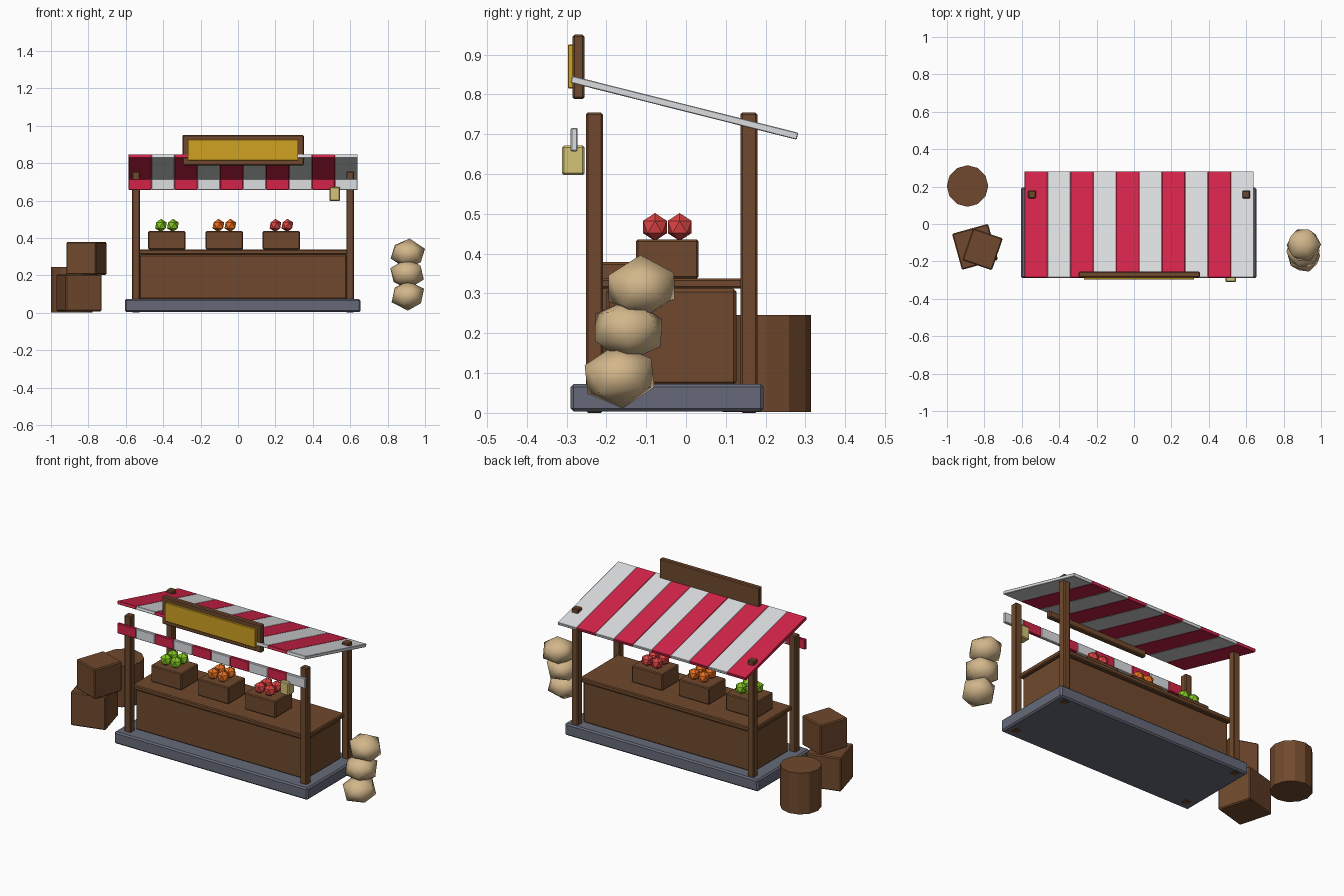
import bpy, math
from mathutils import Vector

if "Cube" in bpy.data.objects:
    bpy.data.objects.remove(bpy.data.objects["Cube"])


def lin(c):
    c /= 255
    return c / 12.92 if c <= 0.04045 else ((c + 0.055) / 1.055) ** 2.4


def mat(name, r, g, b):
    m = bpy.data.materials.new(name)
    m.diffuse_color = (lin(r), lin(g), lin(b), 1)
    m.use_nodes = True
    m.node_tree.nodes["Principled BSDF"].inputs["Base Color"].default_value = m.diffuse_color
    return m


WOOD = mat("wood", 112, 73, 45)
STONE = mat("slate", 102, 106, 121)
RED = mat("cloth_red", 212, 36, 74)
WHITE = mat("cloth_white", 220, 222, 224)
GOLD = mat("sign_gold", 208, 162, 34)
SACK = mat("burlap", 210, 182, 138)
GREEN = mat("fruit_green", 130, 200, 32)
ORANGE = mat("fruit_orange", 232, 112, 32)
APPLE = mat("fruit_red", 222, 68, 68)
LAMP = mat("lantern_glow", 212, 196, 118)


def finish(ob, name, m):
    ob.name = name
    ob.data.materials.append(m)
    return ob


def box(name, x, y, z, m, bevel=0.005, rot=(0, 0, 0)):
    """Box from (min, max) ranges, rotated about its centre."""
    lo, hi = Vector((x[0], y[0], z[0])), Vector((x[1], y[1], z[1]))
    bpy.ops.mesh.primitive_cube_add(size=1, location=(lo + hi) / 2)
    ob = bpy.context.object
    ob.scale = hi - lo
    bpy.ops.object.transform_apply(location=False, rotation=False, scale=True)
    ob.rotation_euler = rot
    if bevel:
        mod = ob.modifiers.new("edge", "BEVEL")
        mod.width, mod.segments = bevel, 1
    return finish(ob, name, m)


def ball(name, loc, scale, m, rot=(0, 0, 0)):
    bpy.ops.mesh.primitive_ico_sphere_add(subdivisions=1, radius=1, location=loc, rotation=rot)
    ob = bpy.context.object
    ob.scale = scale
    return finish(ob, name, m)


# Platform and corner posts
box("platform", (-0.605, 0.655), (-0.29, 0.195), (0.003, 0.073), STONE, 0.008)
for x in (-0.545, 0.6):
    for y in (-0.23, 0.158):
        box("post", (x - 0.021, x + 0.021), (y - 0.021, y + 0.021), (0, 0.755), WOOD)

# Counter
box("counter_body", (-0.528, 0.583), (-0.2, 0.127), (0.07, 0.312), WOOD, 0.008)
box("counter_top", (-0.54, 0.595), (-0.215, 0.142), (0.312, 0.338), WOOD)

# Striped canopy and hanging front valance
y0, z0, y1, z1 = -0.288, 0.838, 0.28, 0.695
length = math.hypot(y1 - y0, z1 - z0)
tilt = math.atan2(z1 - z0, y1 - y0)
ym, zm = (y0 + y1) / 2, (z0 + z1) / 2
w = 0.1225
for i in range(10):
    xs = (-0.585 + i * w, -0.585 + (i + 1) * w)
    m = (RED, WHITE)[i % 2]
    box("canopy_stripe", xs, (ym - length / 2, ym + length / 2),
        (zm - 0.009, zm + 0.009), m, 0.002, (tilt, 0, 0))
    box("valance_stripe", xs, (-0.29, -0.272), (0.657, 0.716), m, 0.003)

# Sign board and lantern
box("sign_board", (-0.297, 0.352), (-0.285, -0.255), (0.788, 0.95), WOOD)
box("sign_panel", (-0.268, 0.322), (-0.297, -0.283), (0.815, 0.925), GOLD, 0.002)
box("lantern", (0.49, 0.546), (-0.311, -0.255), (0.597, 0.672), LAMP)

# Produce trays with four fruits each
for x, m in ((-0.38, GREEN), (-0.073, ORANGE), (0.232, APPLE)):
    box("produce_tray", (x - 0.1, x + 0.1), (-0.126, 0.032), (0.338, 0.436), WOOD)
    for dx in (-0.032, 0.032):
        for y in (-0.078, -0.016):
            ball("fruit", (x + dx, y, 0.467), (0.035,) * 3, m)

# Stacked crates
box("lower_crate", (-0.95, -0.75), (-0.222, -0.022), (0.008, 0.206), WOOD, 0.006,
    (0, 0, math.radians(15.5)))
box("upper_crate", (-0.894, -0.726), (-0.225, -0.045), (0.203, 0.379), WOOD, 0.006,
    (0, 0, math.radians(-19)))

# Barrel
bpy.ops.mesh.primitive_cylinder_add(vertices=12, radius=0.111, depth=0.243,
                                    location=(-0.89, 0.203, 0.124))
finish(bpy.context.object, "barrel", WOOD)

# Pile of sacks
for x, y, z, tx, tz in ((0.908, -0.167, 0.092, 0.1, 0.0),
                        (0.904, -0.145, 0.208, -0.1, 0.7),
                        (0.908, -0.112, 0.316, 0.12, 1.3)):
    ob = ball("sack", (x, y, z), (0.097, 0.099, 0.081), SACK, (tx, 0, tz))
    for p in ob.data.polygons:
        p.use_smooth = True
